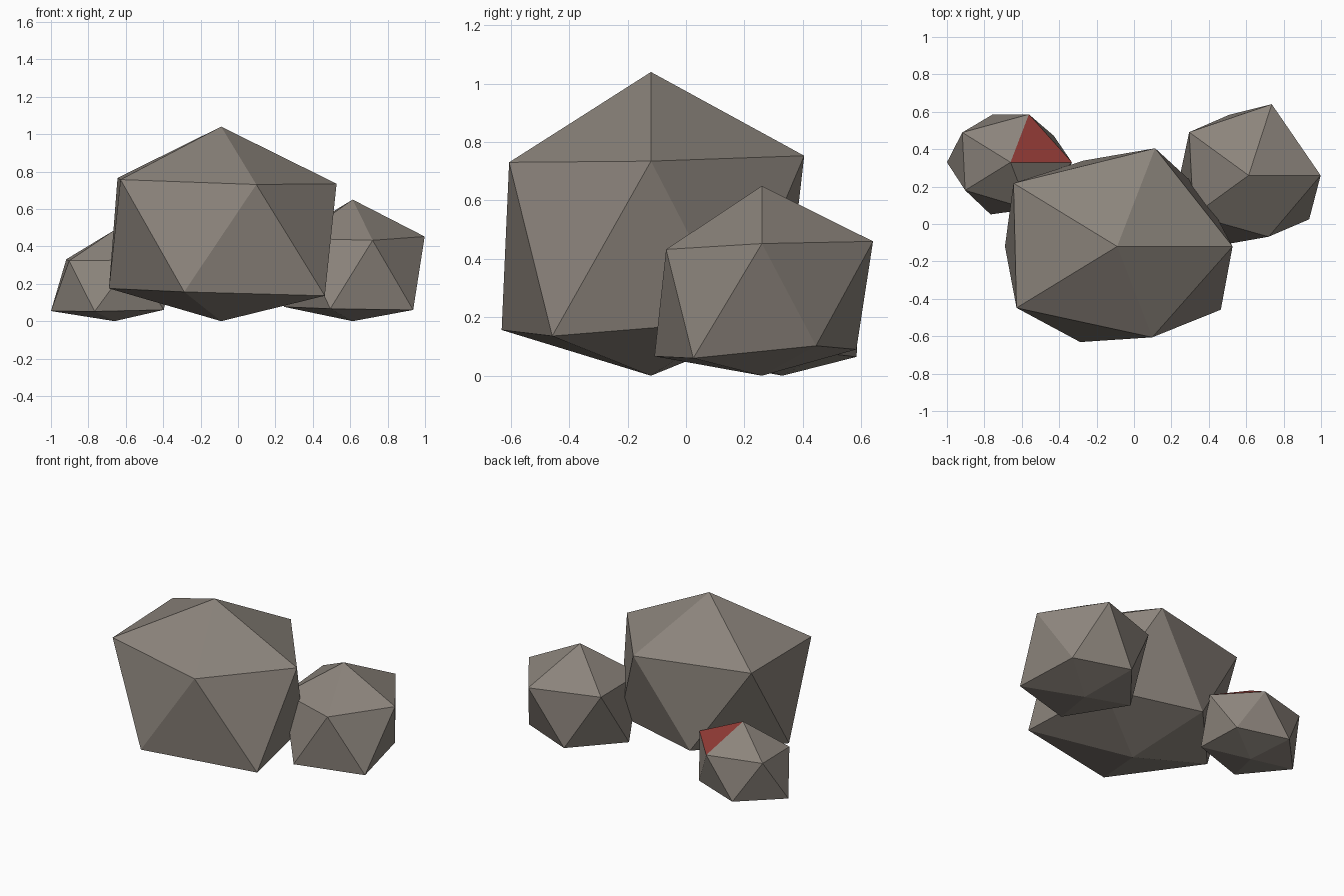
import bpy, bmesh
from math import cos, sin, tau

cube = bpy.data.objects.get("Cube")
if cube:
    bpy.data.objects.remove(cube, do_unlink=True)


def make_material(name, color):
    mat = bpy.data.materials.new(name)
    mat.use_nodes = True
    mat.diffuse_color = color
    mat.node_tree.nodes["Principled BSDF"].inputs["Base Color"].default_value = color
    return mat


stone = make_material("warm_grey_stone", (0.26, 0.23, 0.20, 1))
red = make_material("dull_red", (0.30, 0.046, 0.038, 1))


def ring(bm, center, radii, turn, squash, middle, slope):
    """Five points around the centre; wider points lie further from the middle."""
    points = []
    for i, r in enumerate(radii):
        angle = (i + turn) * tau / 5
        points.append(bm.verts.new((center[0] + r * cos(angle),
                                    center[1] + r * squash * sin(angle),
                                    middle + slope * r)))
    return points


def boulder(name, center, height, middle, slope, squash, upper_radii, lower_radii,
            red_facet=None):
    """Irregular twenty-sided stone: two caps joined by a zigzag band."""
    bm = bmesh.new()
    top = bm.verts.new((*center, height))
    bottom = bm.verts.new((*center, 0))
    up = ring(bm, center, upper_radii, 0, squash, middle, slope)
    low = ring(bm, center, lower_radii, 0.5, squash, middle, -slope)
    for i in range(5):
        j = (i + 1) % 5
        cap = bm.faces.new((top, up[i], up[j]))
        cap.material_index = int(i == red_facet)
        bm.faces.new((up[i], low[i], up[j]))
        bm.faces.new((low[i], low[j], up[j]))
        bm.faces.new((bottom, low[j], low[i]))
    bmesh.ops.recalc_face_normals(bm, faces=bm.faces)
    mesh = bpy.data.meshes.new(name)
    bm.to_mesh(mesh)
    bm.free()
    mesh.materials.append(stone)
    mesh.materials.append(red)
    obj = bpy.data.objects.new(name, mesh)
    bpy.context.scene.collection.objects.link(obj)
    return obj


# Large central stone
boulder("large_boulder", center=(-0.09, -0.12), height=1.04,
        middle=0.451, slope=0.46, squash=0.84,
        upper_radii=(0.617, 0.657, 0.685, 0.665, 0.608),
        lower_radii=(0.575, 0.575, 0.6, 0.64, 0.685))

# Medium stone on the +x side
boulder("medium_boulder", center=(0.613, 0.26), height=0.65,
        middle=0.26, slope=0.5, squash=1.0,
        upper_radii=(0.385, 0.4, 0.393, 0.365, 0.345),
        lower_radii=(0.315, 0.34, 0.367, 0.387, 0.4))

# Small stone on the -x side, with one red facet
boulder("small_boulder", center=(-0.66, 0.33), height=0.487,
        middle=0.197, slope=0.42, squash=0.85,
        upper_radii=(0.328, 0.317, 0.319, 0.3, 0.31),
        lower_radii=(0.285, 0.315, 0.34, 0.345, 0.325), red_facet=0)
